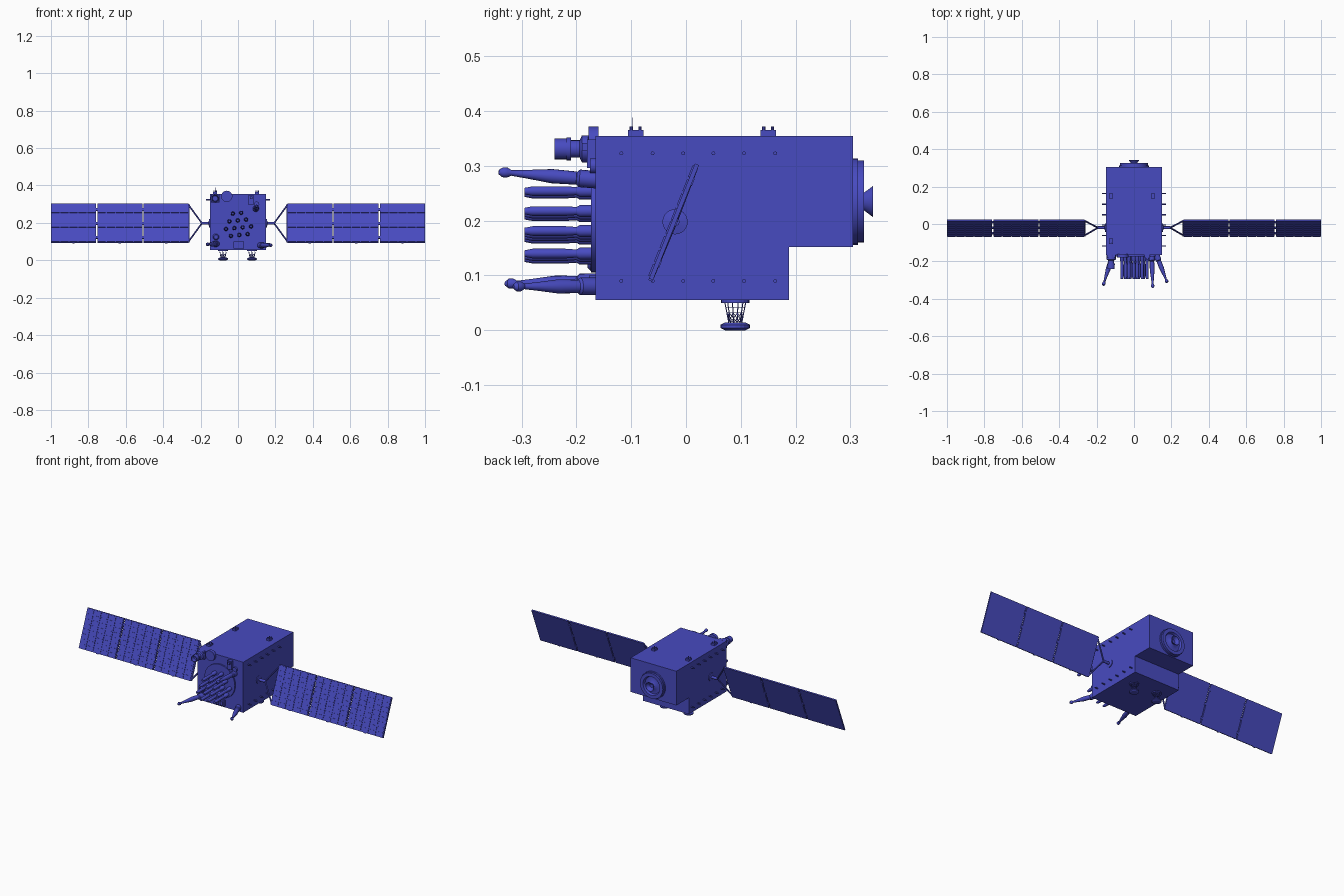
import bpy, bmesh, math
from mathutils import Matrix, Vector

if "Cube" in bpy.data.objects:
    bpy.data.objects.remove(bpy.data.objects["Cube"])

blue = bpy.data.materials.new("satellite_blue")
blue.diffuse_color = (0.064, 0.07, 0.53, 1)
blue.use_nodes = True
blue.node_tree.nodes["Principled BSDF"].inputs["Base Color"].default_value = blue.diffuse_color


def finish(name, bm, smooth=False):
    bmesh.ops.recalc_face_normals(bm, faces=bm.faces)
    me = bpy.data.meshes.new(name)
    bm.to_mesh(me)
    bm.free()
    me.materials.append(blue)
    ob = bpy.data.objects.new(name, me)
    bpy.context.collection.objects.link(ob)
    if smooth:
        bpy.ops.object.select_all(action='DESELECT')
        ob.select_set(True)
        bpy.context.view_layer.objects.active = ob
        bpy.ops.object.shade_smooth_by_angle(angle=math.radians(35))
    return ob


def add_box(bm, c, size, frame=Matrix()):
    m = frame @ Matrix.Translation(c) @ Matrix.Diagonal((*size, 1))
    bmesh.ops.create_cube(bm, size=1, matrix=m)


def add_lathe(bm, origin, direction, profile, segs=20):
    """Spin (radius, distance) points around an axis."""
    rot = Vector(direction).to_track_quat('Z', 'Y').to_matrix().to_4x4()
    m = Matrix.Translation(origin) @ rot
    rings = []
    for r, d in profile:
        rings.append([bm.verts.new(m @ Vector((r * math.cos(a), r * math.sin(a), d)))
                      for a in (2 * math.pi * i / segs for i in range(segs))])
    for a, b in zip(rings, rings[1:]):
        for i in range(segs):
            j = (i + 1) % segs
            bm.faces.new((a[i], a[j], b[j], b[i]))
    bm.faces.new(rings[0])
    bm.faces.new(rings[-1])


def add_rod(bm, a, b, r, segs=8):
    d = Vector(b) - Vector(a)
    add_lathe(bm, a, d, [(r, 0), (r, d.length)], segs)


# main body: side profile with the lower back notch, extruded across x
bm = bmesh.new()
prof = [(-.165, .055), (.188, .055), (.188, .152), (.305, .152), (.305, .355), (-.165, .355)]
f = bm.faces.new([bm.verts.new((-.15, y, z)) for y, z in prof])
ext = bmesh.ops.extrude_face_region(bm, geom=[f])
bmesh.ops.translate(bm, vec=(.30, 0, 0),
                    verts=[v for v in ext['geom'] if isinstance(v, bmesh.types.BMVert)])
finish("body", bm)

# engine ring and nozzle on the back
bm = bmesh.new()
add_lathe(bm, (0, .30, .235), (0, 1, 0),
          [(.079, 0), (.079, .014), (.075, .014), (.075, .025), (.055, .025), (.050, .012),
           (.030, .012), (.014, .022), (.028, .041), (.025, .041), (.010, .024)], 32)
finish("engine_nozzle", bm, True)

# round array plate with helix rods
bm = bmesh.new()
add_lathe(bm, (0, -.16, .205), (0, -1, 0), [(.1, 0), (.1, .013)], 40)
finish("array_plate", bm, True)
bm = bmesh.new()
tilt = math.radians(6)
for row, count in enumerate((2, 3, 4, 3)):
    for k in range(count):
        u, v = (k - (count - 1) / 2) * .045, .052 - row * .039
        x = u * math.cos(tilt) - v * math.sin(tilt)
        z = .2 + u * math.sin(tilt) + v * math.cos(tilt)
        add_lathe(bm, (x, -.17, z), (0, -1, 0),
                  [(.011, 0), (.011, .024), (.0075, .03), (.009, .05), (.009, .11), (.006, .125)], 14)
finish("array_rods", bm, True)

# splayed club-shaped antennas at the front corners
for name, a, b in (("upper_antenna", (.095, -.165, .275), (.1, -.342, .289)),
                   ("right_antenna", (.12, -.165, .08), (.178, -.315, .08)),
                   ("left_antenna", (-.115, -.165, .088), (-.165, -.33, .085))):
    bm = bmesh.new()
    d = Vector(b) - Vector(a)
    n = d.length
    add_lathe(bm, a, d, [(.016, -.01), (.016, .03), (.011, .035), (.012, .2 * n), (.013, .45 * n),
                         (.008, .7 * n), (.005, .87 * n), (.009, .91 * n), (.009, .96 * n),
                         (.004, n)], 16)
    finish(name, bm, True)

# star camera at the upper left of the front
bm = bmesh.new()
add_lathe(bm, (-.122, -.16, .331), (0, -1, 0),
          [(.025, 0), (.025, .03), (.016, .034), (.016, .05), (.021, .05), (.021, .058),
           (.019, .058), (.019, .08), (.016, .08), (.014, .06)], 20)
finish("star_camera", bm, True)
bm = bmesh.new()
add_box(bm, (-.122, -.172, .331), (.046, .014, .046))
finish("camera_mount", bm)

# discs and boxes on the front face
bm = bmesh.new()
add_lathe(bm, (-.06, -.16, .342), (0, -1, 0), [(.03, 0), (.03, .018), (.024, .018)], 28)
add_lathe(bm, (-.118, -.16, .125), (0, -1, 0), [(.017, 0), (.017, .014), (.011, .02)], 20)
add_lathe(bm, (.1, -.16, .30), (0, -1, 0), [(.014, 0), (.014, .015)], 16)
finish("front_discs", bm, True)
bm = bmesh.new()
add_box(bm, (.07, -.172, .322), (.028, .018, .052))
add_box(bm, (.07, -.184, .335), (.014, .012, .014))
add_box(bm, (.005, -.17, .082), (.056, .014, .036))
for x in (-.008, .018):
    add_box(bm, (x, -.18, .082), (.016, .008, .022))
finish("front_boxes", bm)

# small units on the roof with a whip aerial
bm = bmesh.new()
for x, y in ((-.122, .15), (.102, .15), (-.122, -.092)):
    add_box(bm, (x, y, .360), (.022, .028, .012))
    for dx in (-.006, .006):
        for dy in (-.008, .008):
            add_rod(bm, (x + dx, y + dy, .364), (x + dx, y + dy, .372), .003)
add_rod(bm, (-.122, -.098, .36), (-.122, -.098, .388), .0008, 6)
finish("roof_units", bm)

# docking feet on lattice legs
for side, x in (("left", -.08), ("right", .075)):
    bm = bmesh.new()
    c = (x, .09)
    add_lathe(bm, (*c, 0), (0, 0, 1), [(.019, 0), (.027, .004), (.027, .010), (.019, .014)], 20)
    finish(side + "_foot", bm)
    bm = bmesh.new()
    add_lathe(bm, (*c, .050), (0, 0, 1), [(.026, 0), (.026, .006)], 20)

    def pt(i, z):
        a = math.pi / 4 + i * math.pi / 3
        r = .012 + (z - .012) * .2
        return (c[0] + r * math.cos(a), c[1] + r * math.sin(a), z)
    for i in range(6):
        add_rod(bm, pt(i, .012), pt(i, .052), .001, 5)
        add_rod(bm, pt(i, .014), pt(i + 1, .032), .0007, 5)
        add_rod(bm, pt(i + 1, .014), pt(i, .032), .0007, 5)
        for z in (.032, .042):
            add_rod(bm, pt(i, z), pt(i + 1, z), .0007, 5)
    finish(side + "_leg_lattice", bm)

# solar wings, mirrored left and right
slope = Vector((0, .372, .928)).normalized()
normal = Vector((0, -slope.z, slope.y))
for side, s in (("left", -1), ("right", 1)):
    frame = Matrix.Translation((0, -.022, .198)) @ Matrix(
        ((s, 0, 0, 0), (0, slope.y, normal.y, 0), (0, slope.z, normal.z, 0), (0, 0, 0, 1)))
    half, w, gap = .113, .2415, .006
    panels, cells, hinges = bmesh.new(), bmesh.new(), bmesh.new()
    for p in range(3):
        x0 = .2635 + p * (w + gap)
        add_box(panels, (x0 + w / 2, 0, 0), (w, half * 2, .008), frame)
        for i in range(5):
            for j in range(8):
                add_box(cells, (x0 + (i + .5) * w / 5, (j - 3.5) * .0278, .0048),
                        (w / 5 - .006, .0225, .004), frame)
        if p:
            for v in (-.08, 0, .08):
                add_box(hinges, (x0 - gap / 2, v, -.002), (.016, .014, .008), frame)
        add_box(hinges, (x0 + w / 2, -half, 0), (.012, .006, .008), frame)
    finish(side + "_wing_panels", panels)
    finish(side + "_solar_cells", cells)
    finish(side + "_wing_hinges", hinges)

    # yoke: hub, axle and V struts
    bm = bmesh.new()
    hub = Vector((s * .193, -.02, .198))
    add_lathe(bm, (s * .145, -.02, .198), (s, 0, 0), [(.023, 0), (.023, .009), (.008, .012), (.008, .05)], 24)
    for k in (-1, 1):
        end = frame @ Vector((.266, k * .108, 0))
        add_rod(bm, hub, end, .0045)
    add_rod(bm, frame @ Vector((.262, -.11, 0)), frame @ Vector((.262, .11, 0)), .004)
    finish(side + "_wing_yoke", bm, True)

    # rows of studs along the body side
    bm = bmesh.new()
    for y in (-.118, -.061, -.005, .05, .106, .163):
        for z in (.09, .323):
            add_rod(bm, (s * .145, y, z), (s * .17, y, z), .0035, 10)
    finish(side + "_side_studs", bm, True)
